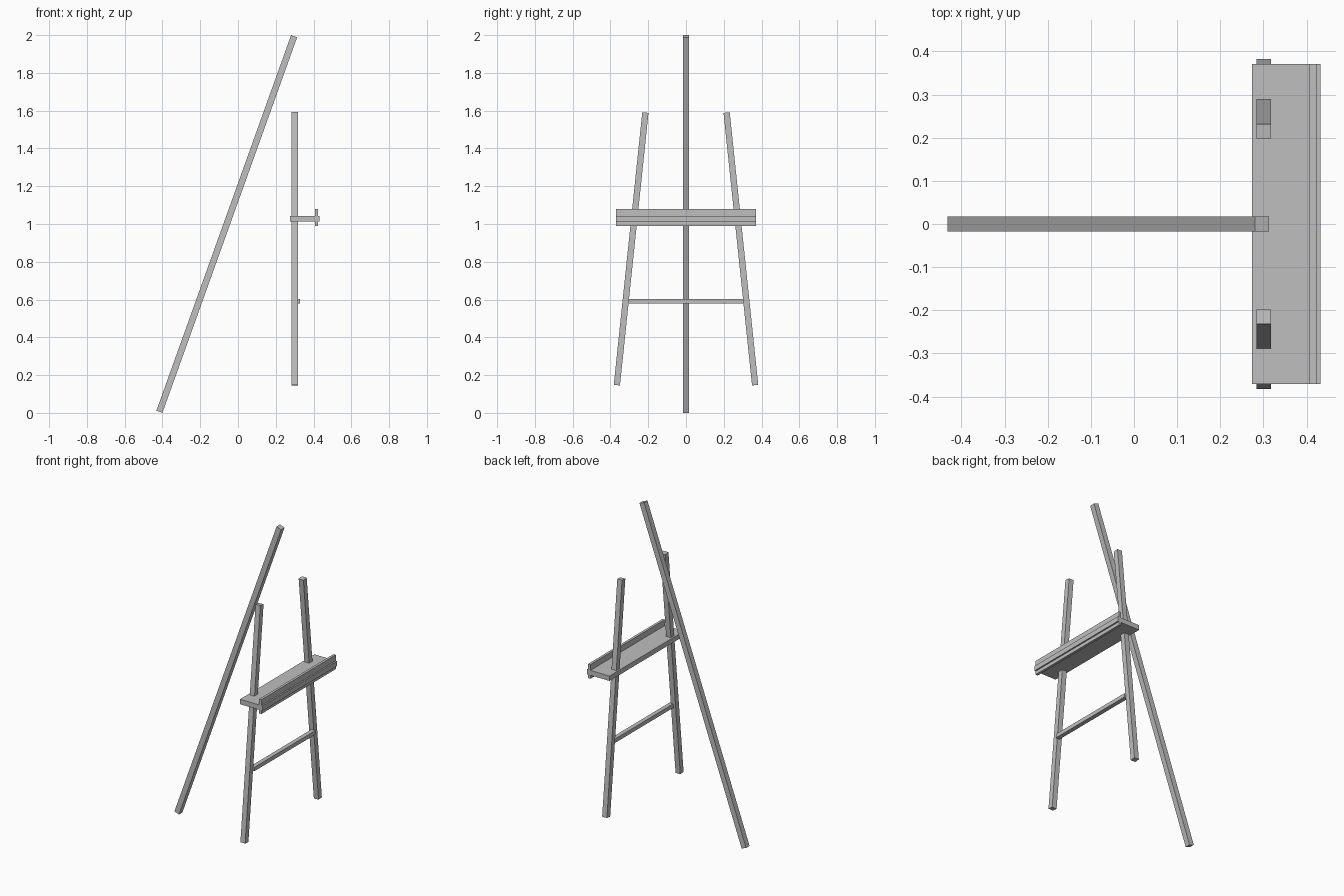
import bpy
from mathutils import Vector, Matrix

cube = bpy.data.objects.get("Cube")
if cube:
    bpy.data.objects.remove(cube, do_unlink=True)

# One plain grey for everything
GREY = (0.52, 0.52, 0.52, 1)
grey = bpy.data.materials.new("plain grey")
grey.use_nodes = True
grey.diffuse_color = GREY
grey.node_tree.nodes["Principled BSDF"].inputs["Base Color"].default_value = GREY


def finish(name, matrix):
    """Unit cube placed by a matrix, with the size baked into the mesh."""
    bpy.ops.mesh.primitive_cube_add(size=1)
    ob = bpy.context.object
    ob.name = ob.data.name = name
    ob.data.transform(matrix)
    ob.data.materials.append(grey)
    return ob


def box(name, low, high):
    low, high = Vector(low), Vector(high)
    size = Matrix.Diagonal((*(high - low), 1))
    return finish(name, Matrix.Translation((low + high) / 2) @ size)


def bar(name, start, end, width):
    """Square bar with ends cut square to its length."""
    start, end = Vector(start), Vector(end)
    span = end - start
    turn = Vector((0, 0, 1)).rotation_difference(span).to_matrix().to_4x4()
    size = Matrix.Diagonal((width, width, span.length, 1))
    return finish(name, Matrix.Translation((start + end) / 2) @ turn @ size)


# Long leaning rear pole
bar("rear_pole", (-0.416, 0, 0.006), (0.297, 0, 1.994), 0.034)

# Pair of splayed uprights
for side, name in ((1, "left_upright"), (-1, "right_upright")):
    bar(name, (0.301, side * 0.366, 0.147), (0.301, side * 0.215, 1.590), 0.033)

# Tray, its front lip and the lower rung
box("tray", (0.274, -0.371, 1.012), (0.432, 0.371, 1.043))
box("tray_lip", (0.407, -0.371, 0.99), (0.423, 0.371, 1.08))
box("lower_rung", (0.301, -0.305, 0.578), (0.328, 0.305, 0.603))
